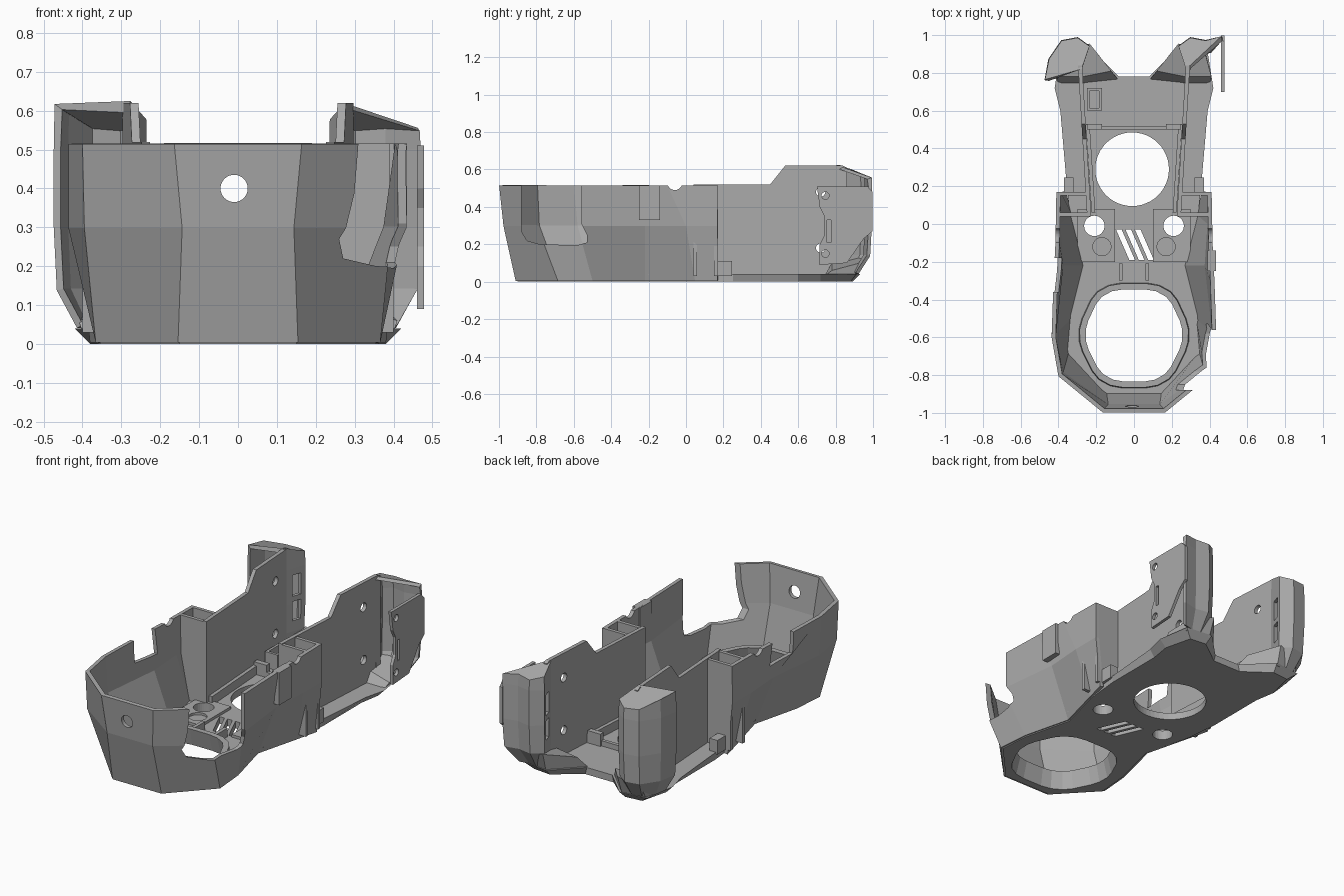
import bpy, bmesh, math
from mathutils import Vector

if "Cube" in bpy.data.objects:
    bpy.data.objects.remove(bpy.data.objects["Cube"])

grey = bpy.data.materials.new("mid_grey")
grey.use_nodes = True
grey.diffuse_color = (0.4, 0.4, 0.4, 1)
grey.node_tree.nodes["Principled BSDF"].inputs["Base Color"].default_value = (0.4, 0.4, 0.4, 1)


def loft(name, rings, closed=True, caps=(True, True)):
    """Join matching rings of points with quads, capping the ends."""
    bm = bmesh.new()
    rows = [[bm.verts.new(p) for p in ring] for ring in rings]
    n = len(rows[0])
    for a, b in zip(rows, rows[1:]):
        for i in range(n if closed else n - 1):
            j = (i + 1) % n
            bm.faces.new((a[i], a[j], b[j], b[i]))
    for row, cap in ((rows[0], caps[0]), (rows[-1], caps[1])):
        if cap:
            bm.faces.new(row)
    bmesh.ops.recalc_face_normals(bm, faces=bm.faces)
    mesh = bpy.data.meshes.new(name)
    bm.to_mesh(mesh)
    bm.free()
    mesh.materials.append(grey)
    ob = bpy.data.objects.new(name, mesh)
    bpy.context.scene.collection.objects.link(ob)
    return ob


def prism(name, outline, axis, lo, hi):
    """Extrude a 2D outline along x, y or z."""
    def place(p, t):
        return {"x": (t, p[0], p[1]), "y": (p[0], t, p[1]), "z": (p[0], p[1], t)}[axis]
    return loft(name, [[place(p, t) for p in outline] for t in (lo, hi)])


def box(name, x, y, z):
    return prism(name, [(x[0], y[0]), (x[1], y[0]), (x[1], y[1]), (x[0], y[1])], "z", *z)


def circle(cx, cy, r, n=32):
    return [(cx + r * math.cos(math.tau * i / n), cy + r * math.sin(math.tau * i / n)) for i in range(n)]


def rounded(points, steps=2):
    """Cut the corners of a closed outline."""
    for _ in range(steps):
        out = []
        for i, p in enumerate(points):
            p, q = Vector(p), Vector(points[(i + 1) % len(points)])
            out += [p.lerp(q, 0.2), p.lerp(q, 0.8)]
        points = out
    return [tuple(p) for p in points]


def bake(ob):
    graph = bpy.context.evaluated_depsgraph_get()
    mesh = bpy.data.meshes.new_from_object(ob.evaluated_get(graph))
    ob.modifiers.clear()
    ob.data = mesh


def thicken(ob, t):
    mod = ob.modifiers.new("wall", "SOLIDIFY")
    mod.thickness, mod.offset, mod.use_even_offset = t, 0, True
    bake(ob)


def cut(ob, *cutters):
    for c in cutters:
        mod = ob.modifiers.new("cut", "BOOLEAN")
        mod.operation, mod.solver, mod.object = "DIFFERENCE", "EXACT", c
        bake(ob)
        bpy.data.objects.remove(c)


def mirrored(half):
    return half + [(-x, y) for x, y in reversed(half)]


# Front hex opening outline, scaled about its centre
def hexagon(s):
    half = [(0.18, -0.87), (0.32, -0.59), (0.19, -0.31)]
    return rounded([(x * s, -0.59 + (y + 0.59) * s) for x, y in mirrored(half)])


# Floor plate with its openings
low = [(0.15, -0.9), (0.355, -0.68), (0.34, -0.5), (0.27, -0.22), (0.34, 0.05), (0.36, 0.25),
       (0.36, 0.6), (0.38, 0.72), (0.34, 0.88), (0.24, 0.89), (0.09, 0.78)]
high = low[:6] + [(0.39, 0.6), (0.42, 0.72), (0.39, 0.91), (0.23, 0.93), (0.08, 0.78)]
floor = loft("floor", [[(x, y, 0) for x, y in mirrored(low)], [(x, y, 0.04) for x, y in mirrored(high)]])
slots = [prism("cutter", [(x - 0.045, -0.03), (x - 0.015, -0.03), (x + 0.055, -0.19), (x + 0.025, -0.19)],
               "z", -0.1, 0.1) for x in (-0.05, 0.0, 0.05)]
cut(floor, prism("cutter", hexagon(0.95), "z", -0.1, 0.1),
    prism("cutter", circle(-0.01, 0.29, 0.195, 48), "z", -0.1, 0.1), *slots,
    *[prism("cutter", circle(s * 0.21, -0.01, 0.054), "z", -0.1, 0.1) for s in (1, -1)])

# Raised ring around the hex opening
loft("opening_ring", [[(x, y, z) for x, y in hexagon(s)]
                      for s, z in ((1, 0.01), (0.98, 0.1), (0.87, 0.1), (0.95, 0.0), (1, 0.01))],
     caps=(False, False))

# Faceted front bowl, running back along both sides
levels = [
    (0.006, low[:5] + [(0.37, 0.17)]),
    (0.3, [(0.14, -0.965), (0.385, -0.79), (0.425, -0.58), (0.385, -0.22), (0.4, 0.0), (0.4, 0.17)]),
    (0.515, [(0.16, -0.988), (0.39, -0.8), (0.425, -0.6), (0.415, -0.3), (0.405, -0.1), (0.4, 0.17)])]
bowl = loft("front_bowl", [[(x, y, z) for x, y in list(reversed(h)) + [(-x, y) for x, y in h]]
                           for z, h in levels], closed=False, caps=(False, False))
thicken(bowl, 0.022)
side_notch = [(-0.88, 0.6), (-0.88, 0.27), (-0.85, 0.22), (-0.78, 0.2), (-0.58, 0.195), (-0.53, 0.21),
              (-0.53, 0.25), (-0.56, 0.31), (-0.56, 0.6)]
cut(bowl, prism("cutter", side_notch, "x", 0.1, 0.7),
    prism("cutter", [(-0.36, 0.6), (-0.36, 0.39), (-0.18, 0.38), (-0.18, 0.6)], "x", -0.7, -0.2),
    prism("cutter", circle(-0.06, 0.53, 0.04), "x", -0.7, 0.7),
    prism("cutter", circle(-0.01, 0.4, 0.035), "y", -1.2, -0.7))

# Outer clip pocket on the left side
box("side_clip", (0.39, 0.435), (-0.25, -0.14), (0.33, 0.515))

for s, side in ((1, "left"), (-1, "right")):
    # Straight rear wall, leaning outward to the back
    profile = [(0.04, 0.03), (0.86, 0.03), (0.86, 0.61), (0.84, 0.62), (0.53, 0.62), (0.45, 0.52), (0.04, 0.52)]
    wall = prism(side + "_rear_wall", profile, "x", -0.011, 0.011)
    for v in wall.data.vertices:
        v.co.x = s * (0.235 + 0.06 * v.co.y) + v.co.x
    cut(wall, *[prism("cutter", circle(0.72, z, 0.025, 20), "x", -0.6, 0.6) for z in (0.18, 0.48)])

    # Cross webs forming the pocket between bowl and rear wall
    for y in (0.04, 0.15):
        box(side + "_pocket_web", sorted((s * 0.24, s * 0.4)), (y, y + 0.02), (0.03, 0.515))
    box(side + "_floor_tab", sorted((s * 0.32, s * 0.37)), (0.16, 0.245), (0.03, 0.11))

    # Floor pad with a hole and a shallow boss
    pad = box(side + "_floor_pad", sorted((s * 0.1, s * 0.3)), (-0.2, 0.08), (0.035, 0.055))
    cut(pad, prism("cutter", circle(s * 0.21, -0.01, 0.054), "z", 0, 0.1),
        prism("cutter", circle(s * 0.17, -0.12, 0.048), "z", 0.042, 0.1))

    # Rails beside the round opening
    rail = [(s * 0.205, 0.06), (s * 0.225, 0.06), (s * 0.255, 0.53), (s * 0.235, 0.53)]
    prism(side + "_floor_rail", rail, "z", 0.03, 0.09)
    box(side + "_rail_bracket", sorted((s * 0.17, s * 0.25)), (0.5, 0.53), (0.03, 0.11))
    box(side + "_opening_brace", sorted((s * 0.06, s * 0.08)), (-0.3, -0.21), (0.03, 0.09))

    # Rear tower shell with a sloping cap
    path = [(0.285, 0.82), (0.245, 0.94), (0.3, 0.98), (0.38, 0.965)]
    path += [(0.468, 0.985)] if s > 0 else [(0.445, 0.87), (0.465, 0.76)]
    rings = []
    for z, f in ((0.045, 0.62), (0.14, 0.95), (0.3, 1), (0.5, 1), (0.61, 0.98)):
        ring = []
        for x, y in path:
            drop = max(0, y - 0.84) * 0.4 if z > 0.6 else 0
            ring.append((s * (0.31 + (x - 0.31) * f), 0.8 + (y - 0.8) * f, z - drop))
        rings.append(ring)
    tower = loft(side + "_tower", rings, closed=False, caps=(False, True))
    thicken(tower, 0.018)
    cut(tower, *[box("cutter", sorted((s * 0.2, s * 0.3)), (0.865, 0.915), z)
                 for z in ((0.2, 0.31), (0.34, 0.46))])

    # Sloping foot between the floor and the tower
    foot = [[(0.08, 0.76, 0.03), (0.24, 0.92, 0.03), (0.38, 0.9, 0.03), (0.4, 0.74, 0.03), (0.27, 0.74, 0.03)],
            [(0.12, 0.81, 0.1), (0.235, 0.955, 0.14), (0.37, 0.93, 0.1), (0.41, 0.78, 0.06), (0.27, 0.78, 0.1)]]
    loft(side + "_foot", [[(s * x, y, z) for x, y, z in r] for r in foot])

# Bar behind the round opening and block on the floor
box("cross_bar", (-0.2, 0.2), (0.5, 0.52), (0.03, 0.07))
block = box("floor_block", (-0.25, -0.17), (0.6, 0.72), (0.03, 0.13))
cut(block, box("cutter", (-0.235, -0.185), (0.615, 0.705), (0.06, 0.2)))

# Outer mounting plate on the left tower
edge = [(0.7, 0.51), (0.97, 0.51), (0.998, 0.48), (0.998, 0.27), (0.95, 0.23), (0.86, 0.1), (0.715, 0.09),
        (0.715, 0.2), (0.74, 0.25), (0.74, 0.35), (0.715, 0.4)]
plate = prism("mounting_plate", edge, "x", 0.46, 0.478)
cut(plate, *[prism("cutter", circle(0.745, z, 0.02, 20), "x", 0.4, 0.6) for z in (0.15, 0.46)],
    box("cutter", (0.4, 0.6), (0.755, 0.775), (0.21, 0.33)))
